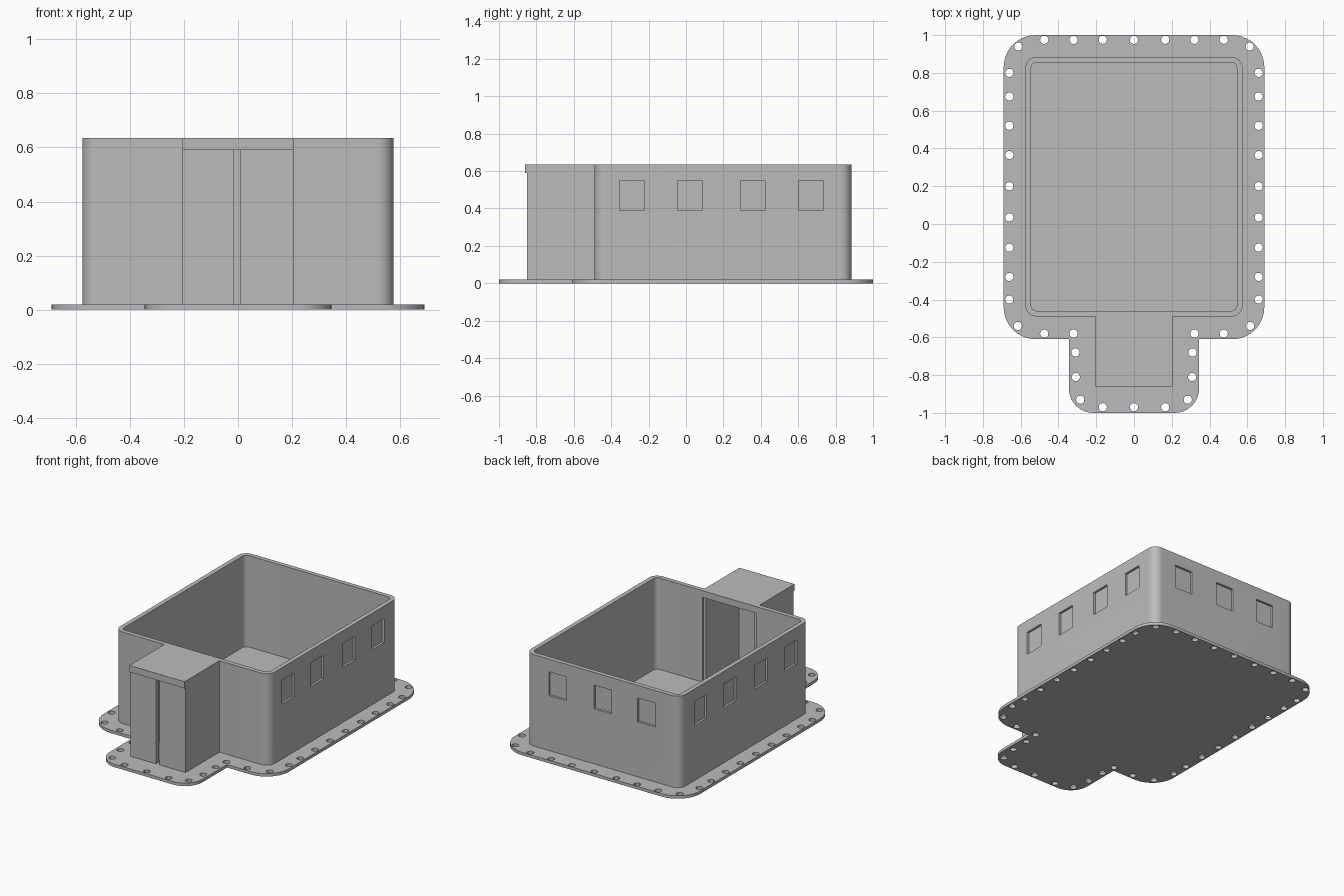
import bpy, bmesh, math
from mathutils import Vector

cube = bpy.data.objects.get("Cube")
if cube:
    bpy.data.objects.remove(cube, do_unlink=True)

grey = bpy.data.materials.new("light_grey")
grey.use_nodes = True
GREY = (0.5, 0.5, 0.5, 1)
grey.diffuse_color = GREY
grey.node_tree.nodes["Principled BSDF"].inputs["Base Color"].default_value = GREY


def prism(name, outline, z0, z1, cutter=False):
    """Extrude a closed outline between two heights."""
    bm = bmesh.new()
    face = bm.faces.new([bm.verts.new((x, y, z0)) for x, y in outline])
    top = bmesh.ops.extrude_face_region(bm, geom=[face])["geom"]
    bmesh.ops.translate(bm, vec=(0, 0, z1 - z0),
                        verts=[v for v in top if isinstance(v, bmesh.types.BMVert)])
    bmesh.ops.recalc_face_normals(bm, faces=bm.faces)
    mesh = bpy.data.meshes.new(name)
    bm.to_mesh(mesh)
    bm.free()
    mesh.materials.append(grey)
    ob = bpy.data.objects.new(name, mesh)
    bpy.context.collection.objects.link(ob)
    ob.hide_render = cutter
    return ob


def rounded(points, steps=10):
    """Round the corners of an outline given as (x, y, radius)."""
    out = []
    for i, (x, y, r) in enumerate(points):
        c = Vector((x, y))
        if r == 0:
            out.append(c)
            continue
        a = (Vector(points[i - 1][:2]) - c).normalized() * r
        b = (Vector(points[(i + 1) % len(points)][:2]) - c).normalized() * r
        for k in range(steps + 1):
            t = math.pi / 2 * k / steps
            out.append(c + a * (1 - math.sin(t)) + b * (1 - math.cos(t)))
    return out


def rect(x0, x1, y0, y1, r=0):
    return rounded([(x0, y0, r), (x1, y0, r), (x1, y1, r), (x0, y1, r)])


def cut(ob, cutters):
    """Subtract cutters, bake the result and remove them."""
    for c in cutters:
        mod = ob.modifiers.new("cut", "BOOLEAN")
        mod.object = c
        mod.solver = "EXACT"
    bpy.context.view_layer.update()
    graph = bpy.context.evaluated_depsgraph_get()
    mesh = bpy.data.meshes.new_from_object(ob.evaluated_get(graph))
    ob.modifiers.clear()
    ob.data = mesh
    for c in cutters:
        bpy.data.objects.remove(c, do_unlink=True)


def smooth(ob):
    bpy.ops.object.select_all(action="DESELECT")
    ob.select_set(True)
    bpy.context.view_layer.objects.active = ob
    bpy.ops.object.shade_smooth_by_angle(angle=math.radians(30))


# Base flange with its stake holes
half = [(0.345, -1, 0.13), (0.345, -0.61, 0), (0.69, -0.61, 0.17), (0.69, 1, 0.17)]
outline = half + [(-x, y, r) for x, y, r in reversed(half)]
flange = prism("base_flange", rounded(outline), 0, 0.02)
holes = [(0, 0.975), (0, -0.97)]
for s in (-1, 1):
    holes += [(s * 0.165, 0.975), (s * 0.32, 0.975), (s * 0.475, 0.975), (s * 0.612, 0.94)]
    holes += [(s * 0.66, y) for y in (0.8, 0.675, 0.52, 0.365, 0.2, 0.035, -0.125, -0.28, -0.4)]
    holes += [(s * 0.615, -0.54), (s * 0.475, -0.58), (s * 0.32, -0.58), (s * 0.31, -0.68),
              (s * 0.308, -0.81), (s * 0.285, -0.93), (s * 0.165, -0.97)]
drills = []
for x, y in holes:
    ring = [(x + 0.022 * math.cos(k * math.pi / 6), y + 0.022 * math.sin(k * math.pi / 6))
            for k in range(12)]
    drills.append(prism("hole_cutter", ring, -0.05, 0.07, True))
cut(flange, drills)
smooth(flange)

# Open room with rounded corners, recessed windows and a doorway
walls = prism("room_walls", rect(-0.575, 0.575, -0.49, 0.885, 0.06), 0.015, 0.635)
cutters = [prism("room_cutter", rect(-0.545, 0.545, -0.46, 0.855, 0.03), 0, 0.7, True),
           prism("doorway_cutter", rect(-0.2, 0.2, -0.52, -0.43), 0, 0.59, True)]
for s in (-1, 1):
    for y in (-0.29, 0.02, 0.357, 0.667):
        xs = sorted((s * 0.56, s * 0.65))
        cutters.append(prism("window_cutter", rect(*xs, y - 0.066, y + 0.066), 0.39, 0.55, True))
for x in (-0.325, 0, 0.335):
    cutters.append(prism("window_cutter", rect(x - 0.066, x + 0.066, 0.87, 0.95), 0.39, 0.55, True))
cut(walls, cutters)
smooth(walls)

# Entrance porch: side walls, split front panels and an overhanging roof
for s, side in ((1, "left"), (-1, "right")):
    prism("porch_wall_" + side, rect(*sorted((s * 0.18, s * 0.205)), -0.85, -0.47), 0.015, 0.6)
prism("door_panel_left", rect(0.01, 0.205, -0.85, -0.82), 0.015, 0.6)
prism("door_panel_right", rect(-0.205, -0.015, -0.85, -0.82), 0.015, 0.6)
prism("porch_roof", rect(-0.205, 0.205, -0.86, -0.465), 0.59, 0.635)
